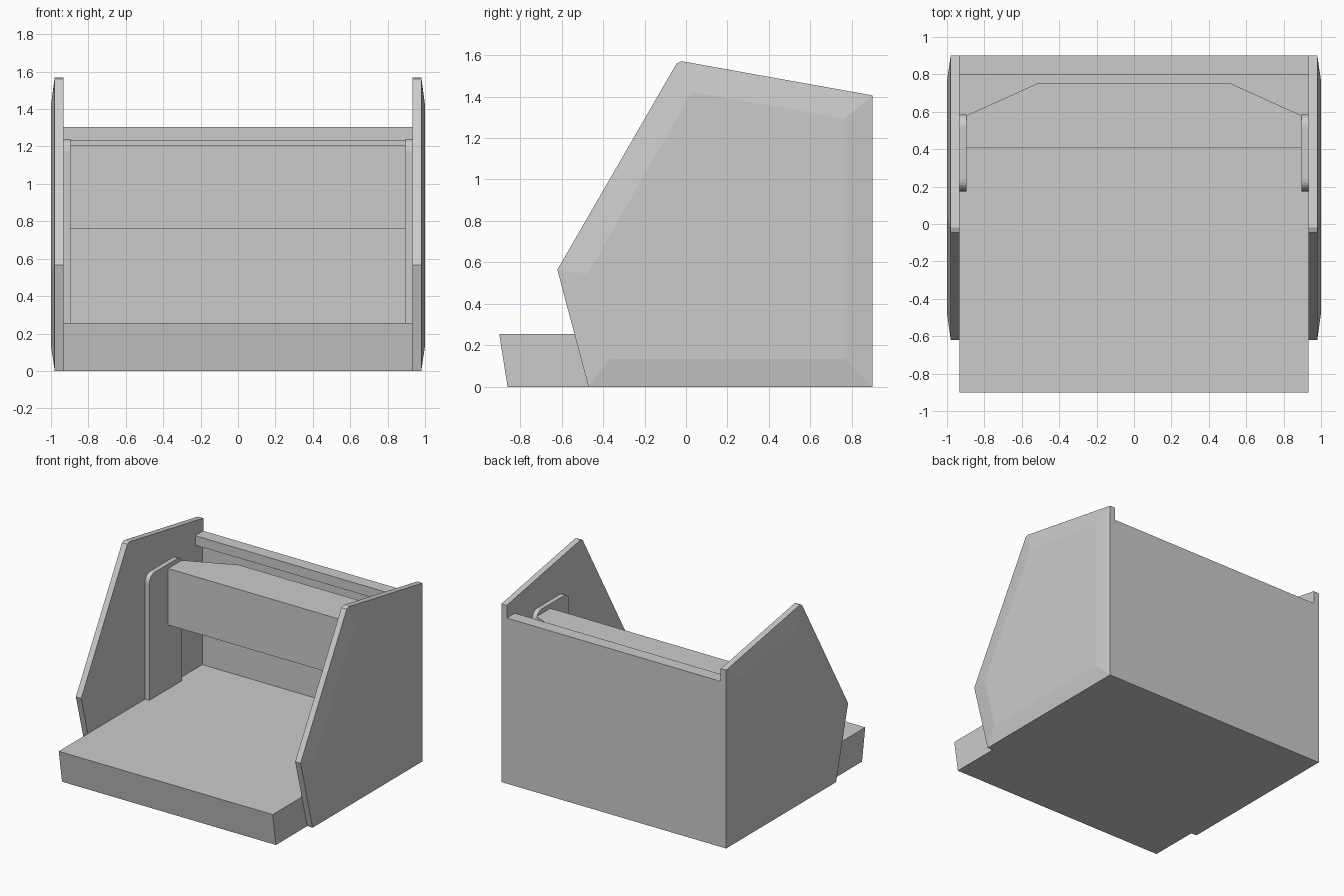
import bpy, bmesh, math

if "Cube" in bpy.data.objects:
    bpy.data.objects.remove(bpy.data.objects["Cube"])


def loft(name, loops):
    """Solid from matching vertex loops, capped at both ends."""
    bm = bmesh.new()
    rings = [[bm.verts.new(p) for p in loop] for loop in loops]
    n = len(rings[0])
    for a, b in zip(rings, rings[1:]):
        for i in range(n):
            j = (i + 1) % n
            bm.faces.new((a[i], a[j], b[j], b[i]))
    bm.faces.new(rings[0][::-1])
    bm.faces.new(rings[-1])
    bmesh.ops.recalc_face_normals(bm, faces=bm.faces)
    mesh = bpy.data.meshes.new(name)
    bm.to_mesh(mesh)
    bm.free()
    obj = bpy.data.objects.new(name, mesh)
    bpy.context.collection.objects.link(obj)
    return obj


def at_x(profile, x):
    return [(x, y, z) for y, z in profile]


def extrude_x(name, profile, x0, x1):
    return loft(name, [at_x(profile, x0), at_x(profile, x1)])


def corner(cy, cz, r, a0, a1, steps=6):
    angles = [math.radians(a0 + (a1 - a0) * i / steps) for i in range(steps + 1)]
    return [(cy + r * math.cos(a), cz + r * math.sin(a)) for a in angles]


W = 0.933  # half width between the side panels

# Base slab with a raked front edge
extrude_x("base", [(-0.86, 0), (0.9, 0), (0.9, 0.255), (-0.9, 0.255)], -W, W)

# Thin back wall with a forward lip along its top
extrude_x("back_wall", [(0.9, 0), (0.9, 1.305), (0.8, 1.305), (0.8, 1.23),
                        (0.888, 1.23), (0.888, 0)], -W, W)

# Outline of the side panels and of their raised centre
rim = [(-0.47, 0), (0.9, 0), (0.9, 1.405), (-0.02, 1.57), (-0.045, 1.56), (-0.62, 0.565)]
raised = [(-0.37, 0.135), (0.765, 0.135), (0.765, 1.295), (0.035, 1.42), (0.022, 1.41), (-0.475, 0.545)]

# Rounded inner bracket outline
r = 0.065
bracket = ([(0.175, 0.25), (0.585, 0.25)]
           + corner(0.585 - r, 1.24 - r, r, 0, 90)
           + corner(0.175 + r, 1.24 - r, r, 90, 180))

for side, s in (("left", -1), ("right", 1)):
    # Side panel, bulging outward
    loft(side + "_side_panel", [at_x(rim, s * W), at_x(rim, s * 0.98), at_x(raised, s)])
    # Bracket that carries the cross box
    extrude_x(side + "_bracket", bracket, s * 0.896, s * W)

# Cross box with tapered rear corners
plan = [(-0.896, 0.41), (0.896, 0.41), (0.896, 0.58), (0.52, 0.75), (-0.52, 0.75), (-0.896, 0.58)]
loft("cross_box", [[(x, y, z) for x, y in plan] for z in (0.76, 1.205)])
